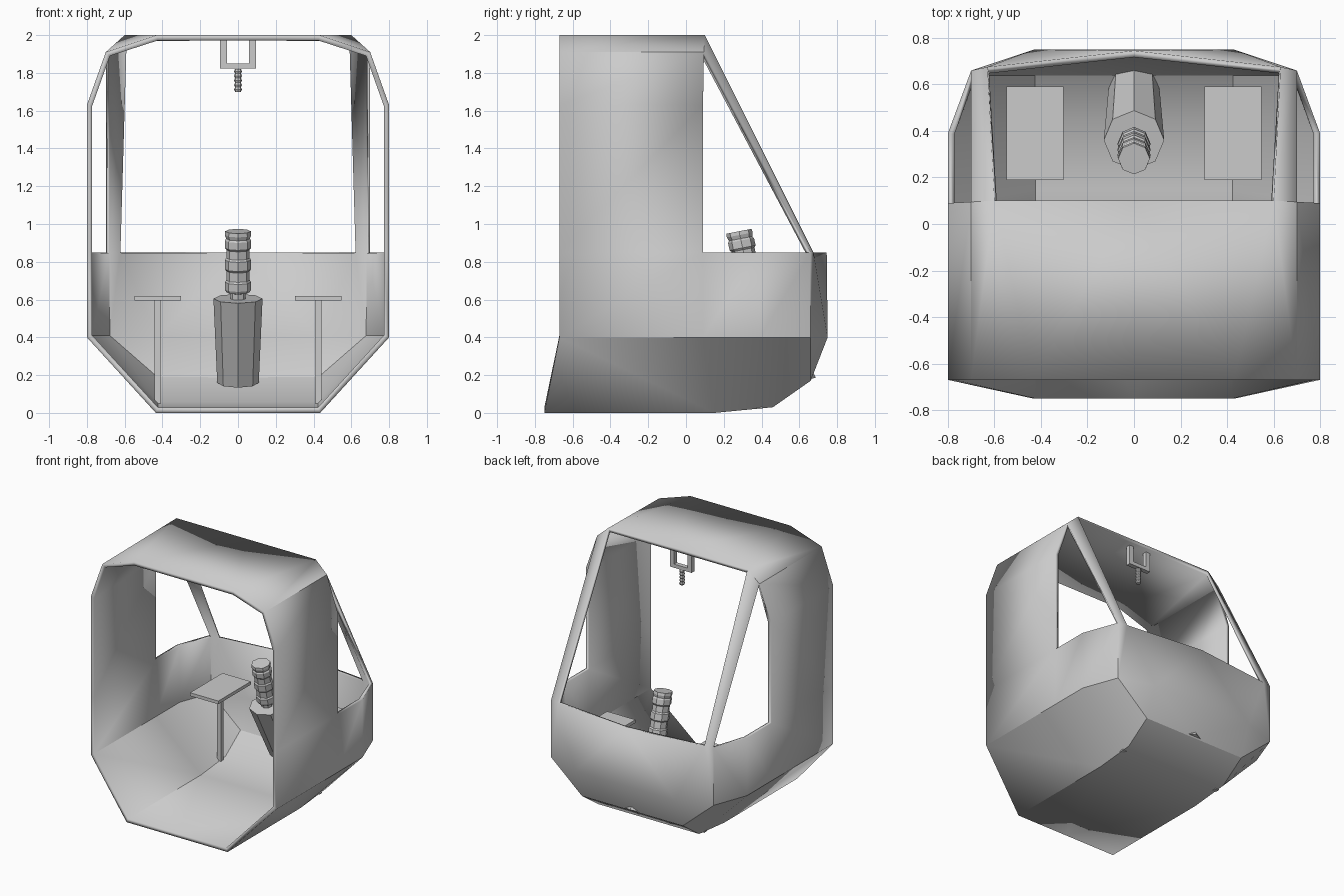
import bpy, bmesh, math
from mathutils import Vector, Matrix

if "Cube" in bpy.data.objects:
    bpy.data.objects.remove(bpy.data.objects["Cube"])


def finish(name, bm, smooth=False):
    me = bpy.data.meshes.new(name)
    bm.to_mesh(me)
    bm.free()
    ob = bpy.data.objects.new(name, me)
    bpy.context.collection.objects.link(ob)
    if smooth:
        bpy.ops.object.select_all(action='DESELECT')
        ob.select_set(True)
        bpy.context.view_layer.objects.active = ob
        bpy.ops.object.shade_smooth_by_angle(angle=math.radians(30))
    return ob


def box(name, x, y, z):
    bm = bmesh.new()
    bmesh.ops.create_cube(bm, size=1)
    for v in bm.verts:
        v.co = Vector([(a + b) / 2 + c * (b - a) for (a, b), c in zip((x, y, z), v.co)])
    return finish(name, bm)


def loft(name, rings, n=8):
    """Capped stack of rings: (centre y, centre z, radius, forward tilt in degrees)."""
    bm = bmesh.new()
    loops = []
    for y, z, r, tilt in rings:
        rot = Matrix.Rotation(math.radians(tilt), 3, 'X')
        loops.append([bm.verts.new(rot @ Vector((r * math.cos(2 * math.pi * i / n),
                      r * math.sin(2 * math.pi * i / n), 0)) + Vector((0, y, z)))
                      for i in range(n)])
    for a, b in zip(loops, loops[1:]):
        for i in range(n):
            bm.faces.new((a[i], a[(i + 1) % n], b[(i + 1) % n], b[i]))
    bm.faces.new(loops[0][::-1])
    bm.faces.new(loops[-1])
    return finish(name, bm)


# Cabin shell: named points of one half, mirrored across x = 0
P = dict(
    f0=(.435, -.75, 0), f1=(.435, .15, 0), f2=(.435, .46, .03), f3=(.435, .66, .17), f4=(.43, .75, .4),
    c0=(0, -.75, 0), c1=(0, .15, 0), c2=(0, .46, .03), c3=(0, .66, .17), c4=(0, .75, .4),
    w0=(.8, -.67, .4), wm=(.8, .09, .4), w1=(.8, .39, .4), w2=(.7, .66, .4),
    s0=(.8, -.67, .85), sm=(.8, .09, .85), s1=(.8, .39, .85), s2=(.7, .66, .85),
    s3=(.63, .675, .85), s4=(0, .745, .85),
    h0=(.8, -.67, 1.63), h1=(.8, .09, 1.63), k0=(.7, -.67, 1.91), k1=(.7, .095, 1.91),
    r0=(.43, -.67, 2), r1=(.6, .1, 2), t0=(0, -.67, 2), t1=(0, .1, 2))
FACES = """c0 c1 f1 f0;c1 c2 f2 f1;c2 c3 f3 f2;c3 c4 f4 f3;
f0 f1 w1 wm w0;f1 f2 w1;f2 f3 w2 w1;f3 f4 w2;
w0 wm sm s0;wm w1 s1 sm;w1 w2 s2 s1;w2 f4 s3 s2;f4 c4 s4 s3;
s0 sm h1 h0;h0 h1 k1 k0;k0 k1 r1 r0;r0 r1 t1 t0;r1 k1 s2 s3"""
bm = bmesh.new()
for side in (1, -1):
    vs = {k: bm.verts.new((side * x, y, z)) for k, (x, y, z) in P.items()}
    for f in FACES.replace("\n", "").split(";"):
        bm.faces.new([vs[k] for k in f.split()])
bmesh.ops.remove_doubles(bm, verts=bm.verts, dist=1e-4)
bm.normal_update()
for f in bm.faces:
    if f.normal.dot(f.calc_center_median() - Vector((0, 0, 1))) < 0:
        f.normal_flip()
shell = finish("cabin_shell", bm, True)
mod = shell.modifiers.new("wall_thickness", 'SOLIDIFY')
mod.thickness = .028
mod.offset = -1
mod.use_even_offset = True

# Pedestal tables either side of the stick
for side, label in ((1, "right"), (-1, "left")):
    c = side * .425
    box(label + "_plate", (c - .122, c + .122), (.19, .59), (.595, .62))
    box(label + "_post", (c - .016, c + .016), (.374, .406), (.02, .6))

# Control stick: slanted pedestal and ribbed grip
loft("stick_base", [(.58, .16, .11, 14), (.36, .605, .13, 11)])
grip = [(0, .04), (.035, .04), (.04, .062), (.055, .07), (.095, .07), (.105, .062), (.155, .062),
        (.165, .07), (.215, .07), (.225, .062), (.27, .062), (.28, .07), (.32, .07), (.33, .063),
        (.35, .07), (.37, .068)]
loft("stick_grip", [(.36 - .215 * d, .6 + .977 * d, r, 11) for d, r in grip])

# Ceiling bracket with threaded peg
for side, label in ((1, "right"), (-1, "left")):
    c = side * .0755
    box(label + "_bracket_arm", (c - .0185, c + .0185), (.03, .065), (1.822, 1.98))
box("bracket_bar", (-.094, .094), (.03, .065), (1.822, 1.85))
loft("bracket_peg", [(.0475, 1.70 + .012 * i, .021 if i % 2 else .016, 0) for i in range(11)])
